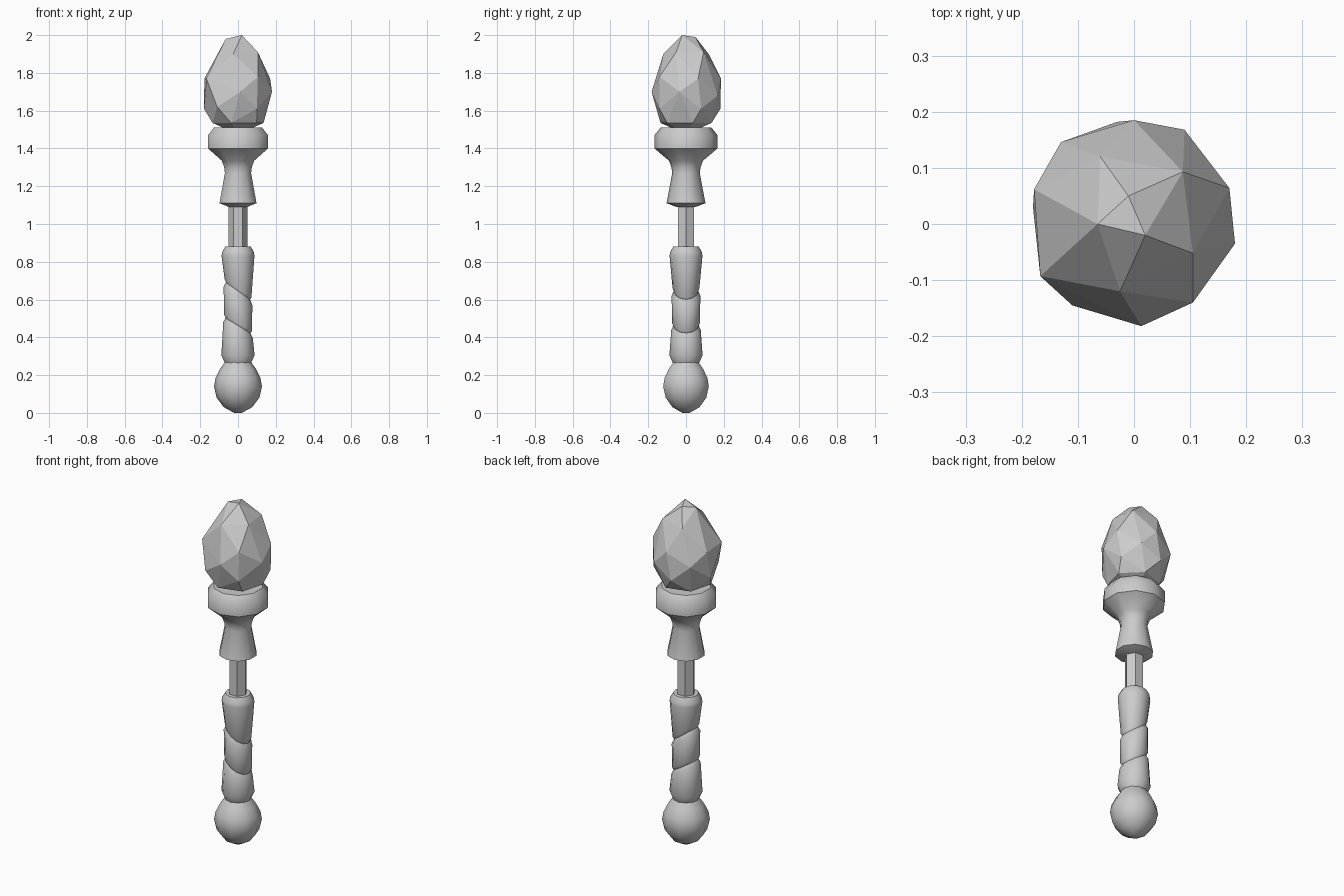
import bpy, bmesh, math

if "Cube" in bpy.data.objects:
    bpy.data.objects.remove(bpy.data.objects["Cube"])


def finish(name, bm, smooth=None):
    bmesh.ops.recalc_face_normals(bm, faces=bm.faces)
    me = bpy.data.meshes.new(name)
    bm.to_mesh(me)
    bm.free()
    ob = bpy.data.objects.new(name, me)
    bpy.context.collection.objects.link(ob)
    if smooth:
        bpy.ops.object.select_all(action='DESELECT')
        ob.select_set(True)
        bpy.context.view_layer.objects.active = ob
        bpy.ops.object.shade_smooth_by_angle(angle=math.radians(smooth))
    return ob


def lathe(name, profile, sides, turn=0.0, smooth=None):
    """Rings of (radius, z, tilt); tilt slopes the ring along x."""
    bm = bmesh.new()
    rings = []
    for r, z, *t in profile:
        tilt = t[0] if t else 0
        ring = []
        for i in range(sides):
            a = turn + 2 * math.pi * i / sides
            x = r * math.cos(a)
            ring.append(bm.verts.new((x, r * math.sin(a), z + tilt * x)))
        rings.append(ring)
    for lo, hi in zip(rings, rings[1:]):
        for i in range(sides):
            j = (i + 1) % sides
            bm.faces.new((lo[i], lo[j], hi[j], hi[i]))
    bm.faces.new(rings[0][::-1])
    bm.faces.new(rings[-1])
    return finish(name, bm, smooth)


# Round pommel
lathe("pommel", [(0.02, 0.0), (0.075, 0.03), (0.113, 0.08), (0.127, 0.14),
                 (0.119, 0.185), (0.097, 0.23), (0.065, 0.275)], 10, 0, 40)

# Grip with slanted overlapping wraps
lathe("grip", [(0.07, 0.265), (0.088, 0.305), (0.078, 0.44, -0.55),
               (0.066, 0.462, -0.6), (0.074, 0.477, -0.6),
               (0.076, 0.62, -0.65), (0.064, 0.645, -0.7),
               (0.071, 0.66, -0.7), (0.087, 0.83), (0.085, 0.85),
               (0.068, 0.88)], 12, 0, 40)

# Six-sided shaft
lathe("shaft", [(0.05, 0.80), (0.05, 1.15)], 6)

# Flared collar holding the gem
lathe("collar", [(0.05, 1.09), (0.103, 1.11), (0.073, 1.27), (0.077, 1.30),
                 (0.09, 1.335), (0.167, 1.40), (0.167, 1.47), (0.135, 1.51),
                 (0.09, 1.51)], 10, math.pi / 2, 40)

# Faceted gem: hull around a few rough-cut corners
corners = [
    (-0.01, 0.05, 1.99), (0.02, -0.02, 2.0), (-0.065, 0, 1.98),
    (-0.06, 0.12, 1.90), (0.087, 0.093, 1.91), (0.105, -0.052, 1.91),
    (-0.025, -0.12, 1.90), (0, 0.185, 1.77), (0.17, 0.064, 1.77),
    (0.105, -0.14, 1.78), (-0.167, -0.093, 1.77), (-0.178, 0.062, 1.77),
    (0.18, -0.035, 1.70), (0.013, -0.182, 1.70), (-0.13, 0.146, 1.70),
    (0.09, 0.168, 1.68), (-0.18, 0.03, 1.61), (-0.03, 0.182, 1.61),
    (0.10, -0.14, 1.61), (-0.11, -0.145, 1.62), (0.155, 0.08, 1.61)]
for i in range(6):
    a = math.radians(60 * i + 15)
    corners.append((0.14 * math.cos(a), 0.14 * math.sin(a), 1.535))
    corners.append((0.07 * math.cos(a), 0.07 * math.sin(a), 1.505))
bm = bmesh.new()
for c in corners:
    bm.verts.new(c)
res = bmesh.ops.convex_hull(bm, input=bm.verts)
loose = [v for v in bm.verts if not v.link_faces]
bmesh.ops.delete(bm, geom=loose, context='VERTS')
finish("gem", bm)
